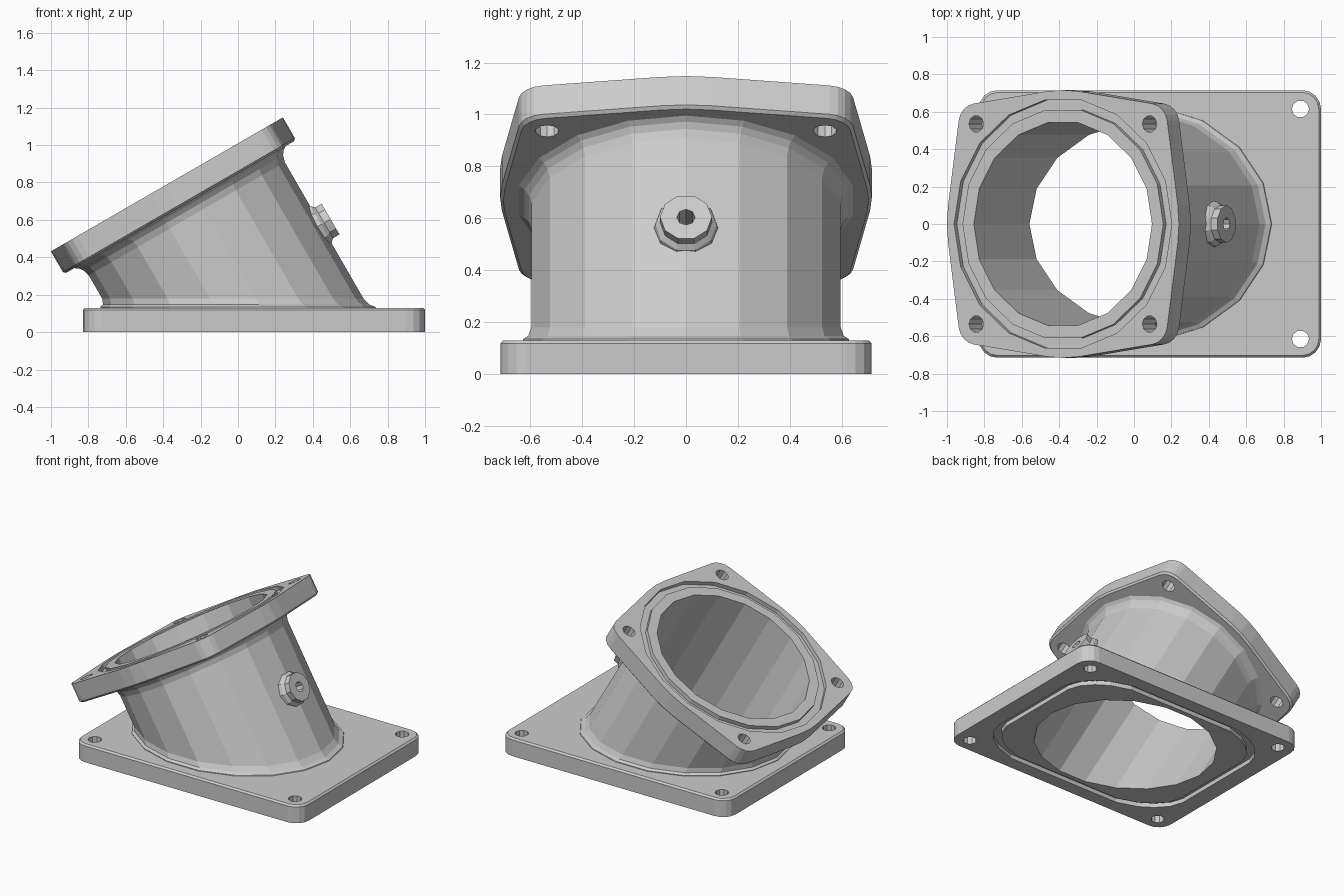
import bpy, bmesh
from math import sin, cos, pi, radians
from mathutils import Matrix, Vector

if "Cube" in bpy.data.objects:
    bpy.data.objects.remove(bpy.data.objects["Cube"])

TILT = radians(30)
U = Vector((cos(TILT), 0, sin(TILT)))      # up the slope of the flange
N = Vector((-sin(TILT), 0, cos(TILT)))     # along the tube axis
ORIGIN = Vector((0.076, 0, 0))
PLATE_X = 0.085
SIDES = 18
TOP = 0.912                                # flange face distance along the axis


def tilted(u, y, t):
    return ORIGIN + U * u + Vector((0, y, 0)) + N * t


def level(u, y, z):
    """Point on the tube wall line (u, y), slid along the axis to height z."""
    return tilted(u, y, (z - u * U.z) / N.z)


def plate(x, y, z):
    return Vector((x + PLATE_X, y, z))


def side(a, b, d):
    """Point in the frame of the side boss, d outward from the tube axis."""
    return tilted(d, a, 0.314 + b)


def circle(r, n=SIDES, cx=0, cy=0):
    return [(cx + r * cos(2 * pi * i / n), cy + r * sin(2 * pi * i / n)) for i in range(n)]


def ring(points, height, frame, scale=1.0):
    return [frame(a * scale, b * scale, height) for a, b in points]


def loft(name, rings, wrap=False):
    bm = bmesh.new()
    loops = [[bm.verts.new(p) for p in r] for r in rings]
    n = len(loops[0])
    pairs = list(zip(loops, loops[1:])) + ([(loops[-1], loops[0])] if wrap else [])
    for a, b in pairs:
        for i in range(n):
            j = (i + 1) % n
            bm.faces.new((a[i], a[j], b[j], b[i]))
    if not wrap:
        bm.faces.new(loops[0])
        bm.faces.new(loops[-1])
    bmesh.ops.recalc_face_normals(bm, faces=bm.faces)
    mesh = bpy.data.meshes.new(name)
    bm.to_mesh(mesh)
    bm.free()
    ob = bpy.data.objects.new(name, mesh)
    bpy.context.collection.objects.link(ob)
    return ob


def prism(name, points, lo, hi, frame):
    return loft(name, [ring(points, lo, frame), ring(points, hi, frame)])


def groove(name, outer, inner, lo, hi, frame):
    return loft(name, [ring(outer, lo, frame), ring(outer, hi, frame),
                       ring(inner, hi, frame), ring(inner, lo, frame)], wrap=True)


def combine(target, tool, operation):
    tool.hide_render = True
    mod = target.modifiers.new(tool.name, 'BOOLEAN')
    mod.object, mod.operation, mod.solver = tool, operation, 'EXACT'
    bpy.context.view_layer.objects.active = target
    bpy.ops.object.modifier_apply(modifier=mod.name)
    bpy.data.objects.remove(tool)


def four_fold(quadrant):
    """Repeat a quarter outline around the centre."""
    out = []
    for k in range(4):
        c, s = round(cos(k * pi / 2)), round(sin(k * pi / 2))
        out += [(c * x - s * y, s * x + c * y) for x, y in quadrant]
    return out


def rounded_rect(hx, hy, r, n=4):
    out = []
    for k, (sx, sy) in enumerate(((1, 1), (-1, 1), (-1, -1), (1, -1))):
        for i in range(n + 1):
            a = (k + i / n) * pi / 2
            out.append((sx * (hx - r) + r * cos(a), sy * (hy - r) + r * sin(a)))
    return out


# base plate with a softened top edge
rim = rounded_rect(0.915, 0.715, 0.1)
rim_top = rounded_rect(0.903, 0.703, 0.088)
body = loft("angled_pipe_adapter", [ring(rim, 0, plate), ring(rim, 0.118, plate),
                                    ring(rim_top, 0.13, plate)])

# slanted tube with small fillets at both ends
tube = loft("tube",
            [ring(circle(r), z, level) for r, z in
             ((0.64, 0.06), (0.637, 0.135), (0.617, 0.147), (0.605, 0.18))] +
            [ring(circle(r), t, tilted) for r, t in
             ((0.605, 0.7), (0.615, 0.735), (0.632, 0.758), (0.66, 0.776), (0.66, 0.82))])

# tilted flange: square with bulging sides and rounded corners
HOLE, CORNER, BULGE = 0.535, 0.11, 0.716
quarter = [(BULGE, 0), (BULGE * cos(radians(8)), BULGE * sin(radians(8)))]
for deg in (9, 27, 45, 63, 81):
    a = radians(deg)
    quarter.append((HOLE + CORNER * cos(a), HOLE + CORNER * sin(a)))
quarter.append((BULGE * sin(radians(8)), BULGE * cos(radians(8))))
outline = four_fold(quarter)
flange = loft("tilted_flange", [ring(outline, TOP - 0.14, tilted, 0.983),
                                ring(outline, TOP - 0.128, tilted),
                                ring(outline, TOP, tilted)])

# side boss with flared foot
boss = loft("side_boss", [ring(circle(r, 10), d, side) for r, d in
                          ((0.125, 0.575), (0.118, 0.607), (0.1, 0.625), (0.1, 0.665))])

for part in (tube, flange, boss):
    combine(body, part, 'UNION')

# main bore and boss hole
combine(body, prism("bore_cutter", circle(0.55), -0.6, 1.1, tilted), 'DIFFERENCE')
combine(body, prism("boss_hole_cutter", circle(0.035, 8), 0.45, 0.8, side), 'DIFFERENCE')

# seal groove in the flange face
combine(body, groove("flange_groove_cutter", circle(0.672), circle(0.62),
                     TOP - 0.03, TOP + 0.05, tilted), 'DIFFERENCE')

# seal groove under the base, passing inside the bolt holes
q = [(0.79, 0.34), (0.76, 0.43), (0.69, 0.51), (0.6, 0.57), (0.45, 0.62)]
seal = (q + [(-x, y) for x, y in reversed(q)] + [(-x, -y) for x, y in q] +
        [(x, -y) for x, y in reversed(q)])
seal_in = [(x * 0.94, y * 0.93) for x, y in seal]
combine(body, groove("base_groove_cutter", seal, seal_in, -0.05, 0.03, plate), 'DIFFERENCE')

# bolt holes in both plates
for sx in (-1, 1):
    for sy in (-1, 1):
        combine(body, prism("base_hole_cutter", circle(0.046, 10, sx * 0.805, sy * 0.615),
                            -0.05, 0.2, plate), 'DIFFERENCE')
        combine(body, prism("flange_hole_cutter", circle(0.045, 10, sx * HOLE, sy * HOLE),
                            TOP - 0.2, TOP + 0.1, tilted), 'DIFFERENCE')
